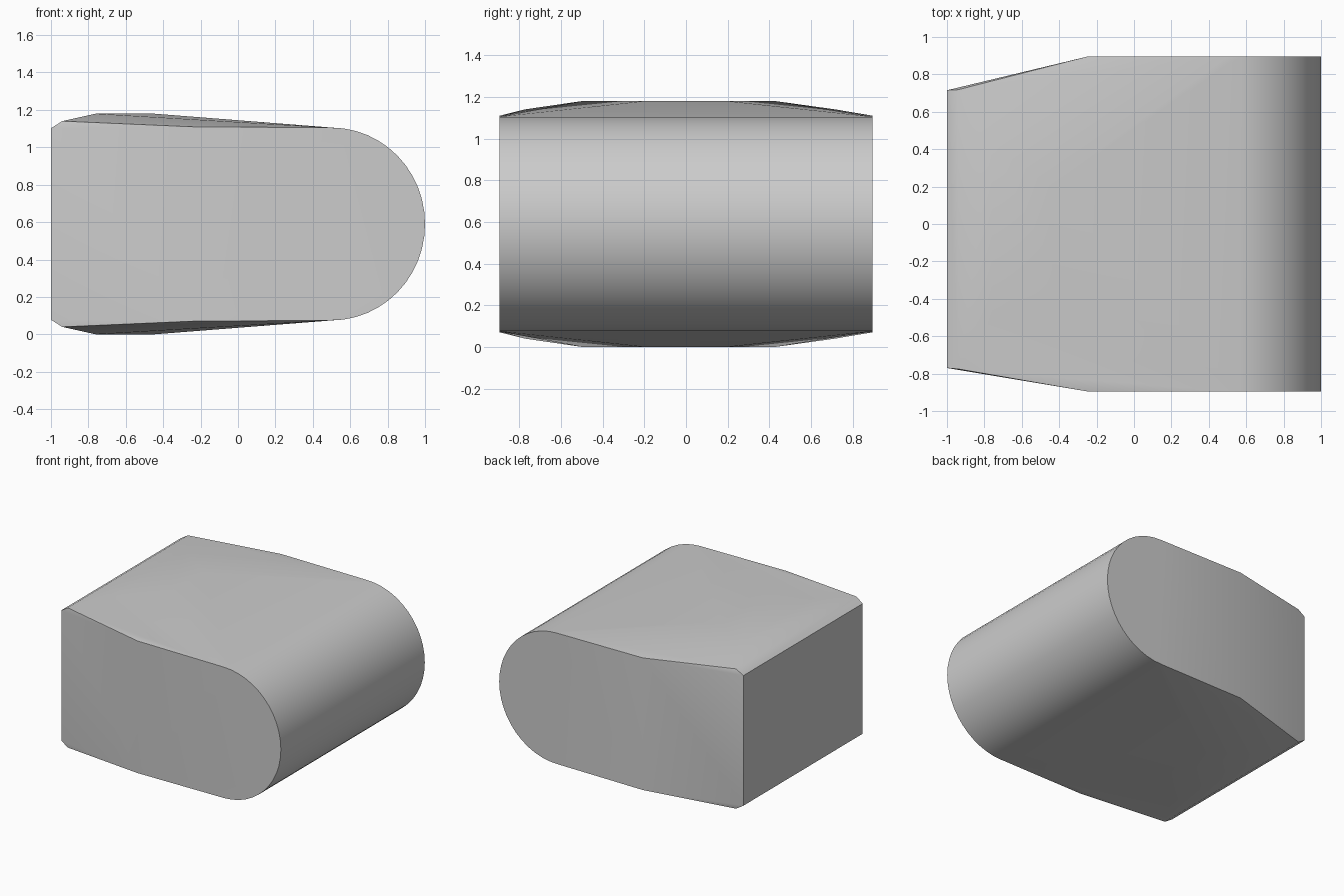
import bpy, bmesh, math

cube = bpy.data.objects.get("Cube")
if cube:
    bpy.data.objects.remove(cube, do_unlink=True)

MID = 0.59        # height of the horizontal mirror plane
HALF = 0.895      # half depth of the body
ROUND = 0.5       # where the rounded end begins
SEGMENTS = 24

grey = bpy.data.materials.new("plain_grey")
grey.use_nodes = True
colour = (0.6, 0.6, 0.6, 1)
grey.diffuse_color = colour
grey.node_tree.nodes["Principled BSDF"].inputs["Base Color"].default_value = colour

bm = bmesh.new()

# Rounded end: the same half ellipse on the front and back
for i in range(SEGMENTS + 1):
    a = math.pi * (i / SEGMENTS - 0.5)
    for y in (-HALF, HALF):
        bm.verts.new((ROUND + (1 - ROUND) * math.cos(a), y, MID + 0.515 * math.sin(a)))

# Upper rim and crown, given as (x, front y, back y, height above the middle)
sections = [
    (-1.0, -0.77, 0.715, 0.512),
    (-0.94, -0.775, 0.718, 0.55),
    (-0.25, -HALF, HALF, 0.52),
    (-0.76, -0.5, 0.43, 0.59),
    (-0.45, -0.2, 0.2, 0.59),
]
for x, front, back, height in sections:
    for y in (front, back):
        for side in (-1, 1):
            bm.verts.new((x, y, MID + side * height))

# Skin the sections, then merge the flat areas
bmesh.ops.convex_hull(bm, input=bm.verts)
bmesh.ops.dissolve_limit(bm, angle_limit=math.radians(0.5), verts=bm.verts, edges=bm.edges)
bmesh.ops.recalc_face_normals(bm, faces=bm.faces)

mesh = bpy.data.meshes.new("cushion_block")
bm.to_mesh(mesh)
bm.free()
mesh.materials.append(grey)
block = bpy.data.objects.new("cushion_block", mesh)
bpy.context.collection.objects.link(block)

bpy.context.view_layer.objects.active = block
block.select_set(True)
bpy.ops.object.shade_smooth_by_angle(angle=math.radians(30))
